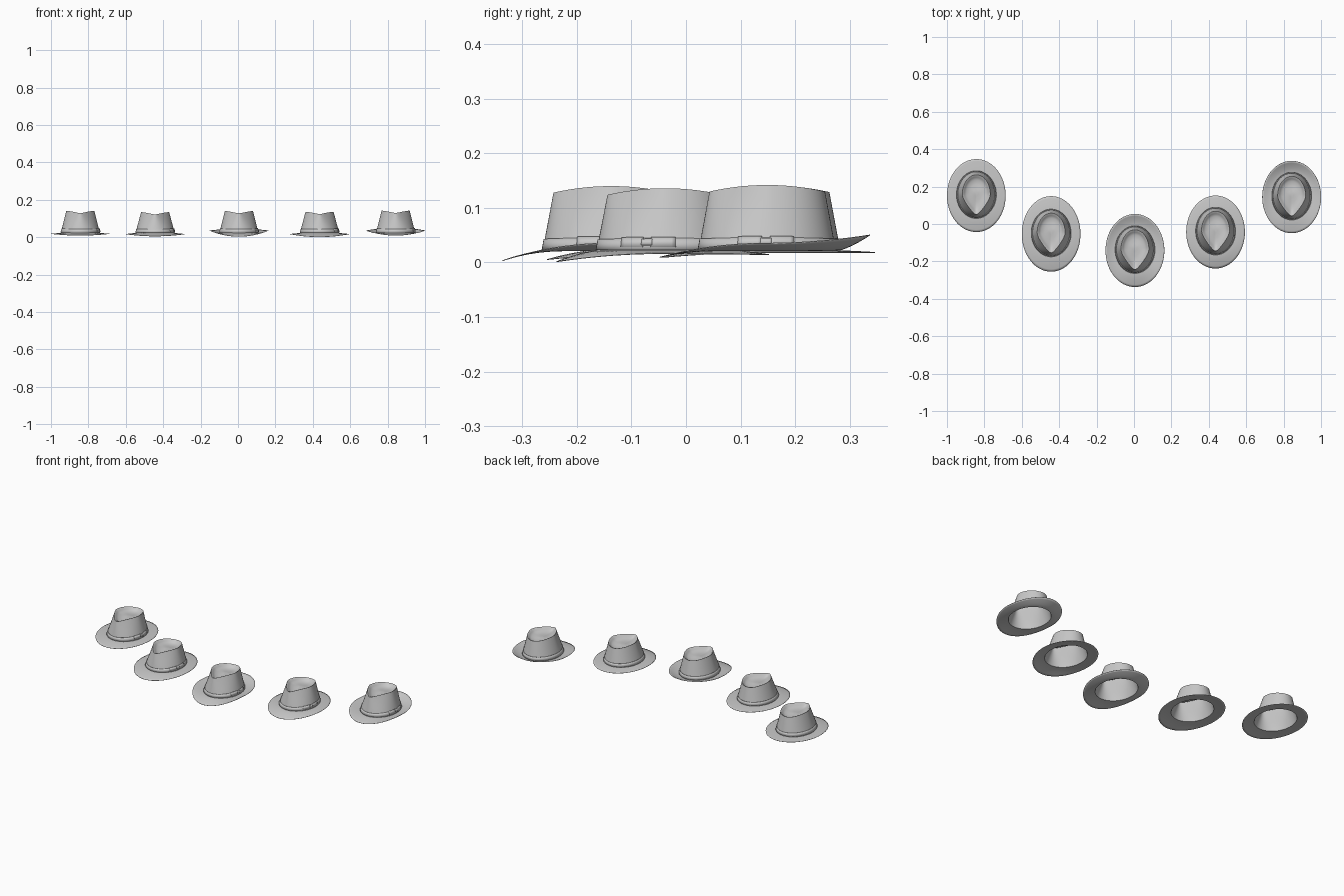
import bpy
import bmesh
from math import sin, cos, pi, radians

cube = bpy.data.objects.get("Cube")
if cube:
    bpy.data.objects.remove(cube, do_unlink=True)

SEGMENTS = 64
CROWN_BASE = 0.022

felt = bpy.data.materials.new("grey_felt")
felt.use_nodes = True
felt.diffuse_color = (0.58, 0.58, 0.58, 1)
felt.node_tree.nodes["Principled BSDF"].inputs["Base Color"].default_value = felt.diffuse_color


def mix(a, b, t):
    return a + (b - a) * t


def wall_point(angle, t, top, push=0.0):
    """Point on the crown side: oval at the base, pinched teardrop at the rim."""
    c, s = cos(angle), sin(angle)
    pinch = 1 - 0.55 * max(-s, 0) ** 1.3 * t ** 1.5
    x = (mix(0.105, 0.075, t) * pinch + push) * c
    y = 0.005 + (mix(0.126, 0.106, t) + push) * s
    rim = top - 0.012 * s * s
    return (x, y, mix(CROWN_BASE, rim, t))


def brim_point(angle, t, half_length, front, side, back):
    """Point on the brim, from the crown (t=0) to the edge (t=1)."""
    c, s = cos(angle), sin(angle)
    edge = mix(side, back if s > 0 else front, s * s)
    x = mix(0.105, 0.157, t) * c
    y = mix(0.005, 0, t) + mix(0.126, half_length, t) * s
    return (x, y, mix(CROWN_BASE, edge, t ** 1.4))


def sheet(name, rings, location, thickness, closed=True, centre=None):
    """Skin a list of rings, optionally closing the last one to a centre."""
    bm = bmesh.new()
    rows = [[bm.verts.new(p) for p in ring] for ring in rings]
    n = len(rows[0])
    for low, high in zip(rows, rows[1:]):
        for j in range(n if closed else n - 1):
            k = (j + 1) % n
            bm.faces.new((low[j], low[k], high[k], high[j]))
    if centre:
        tip = bm.verts.new(centre)
        for j in range(n):
            bm.faces.new((rows[-1][j], rows[-1][(j + 1) % n], tip))
    mesh = bpy.data.meshes.new(name)
    bm.to_mesh(mesh)
    bm.free()
    mesh.materials.append(felt)
    obj = bpy.data.objects.new(name, mesh)
    obj.location = location
    bpy.context.collection.objects.link(obj)
    bpy.ops.object.select_all(action='DESELECT')
    obj.select_set(True)
    bpy.context.view_layer.objects.active = obj
    bpy.ops.object.shade_smooth_by_angle(angle=radians(38))
    solid = obj.modifiers.new("thickness", 'SOLIDIFY')
    solid.thickness = thickness
    solid.offset = -1
    return obj


def build_hat(label, x, y, half_length, top, front, side, back, bow_turn):
    place = (x, y, 0)
    angles = [2 * pi * i / SEGMENTS for i in range(SEGMENTS)]

    # Brim, crown side and sunken teardrop top as one felt sheet
    rings = [[brim_point(a, t / 6, half_length, front, side, back) for a in angles]
             for t in range(6, 0, -1)]
    rings += [[wall_point(a, t / 10, top) for a in angles] for t in range(11)]
    rim = rings[-1]
    for scale, drop in ((0.94, 0.002), (0.85, 0.012), (0.7, 0.020), (0.45, 0.024), (0.2, 0.025)):
        rings.append([(px * scale, mix(0.02, py, scale), mix(top, pz, scale) - drop)
                      for px, py, pz in rim])
    sheet("hat_" + label, rings, place, 0.0015, centre=(0, 0.02, top - 0.025))

    # Ribbon round the foot of the crown
    ribbon = [[wall_point(a, t, top, 0.002) for a in angles] for t in (0.02, 0.11, 0.2)]
    sheet("ribbon_" + label, ribbon, place, 0.002)

    # Bow: two loops and a knot on the +x side
    for part, start, end, low, high, push in (
            ("bow_front_loop", -0.42, -0.06, 0.06, 0.22, 0.004),
            ("bow_back_loop", 0.06, 0.42, 0.06, 0.22, 0.004),
            ("bow_knot", -0.08, 0.08, 0.09, 0.19, 0.005)):
        span = [bow_turn + mix(start, end, i / 6) for i in range(7)]
        patch = [[wall_point(a, t, top, push) for a in span] for t in (low, high)]
        sheet(part + "_" + label, patch, place, 0.003, closed=False)


# Five hats in an arc: place, length, crown height, brim edge heights, bow angle
build_hat("far_right", -0.843, 0.152, 0.195, 0.141, 0.010, 0.019, 0.019, -0.1)
build_hat("mid_right", -0.443, -0.053, 0.202, 0.134, 0.006, 0.017, 0.015, -0.25)
build_hat("middle", 0.005, -0.142, 0.195, 0.140, 0.004, 0.036, 0.045, -0.1)
build_hat("mid_left", 0.436, -0.043, 0.195, 0.136, 0.002, 0.017, 0.015, -0.27)
build_hat("far_left", 0.843, 0.144, 0.193, 0.142, 0.010, 0.036, 0.051, -0.02)
